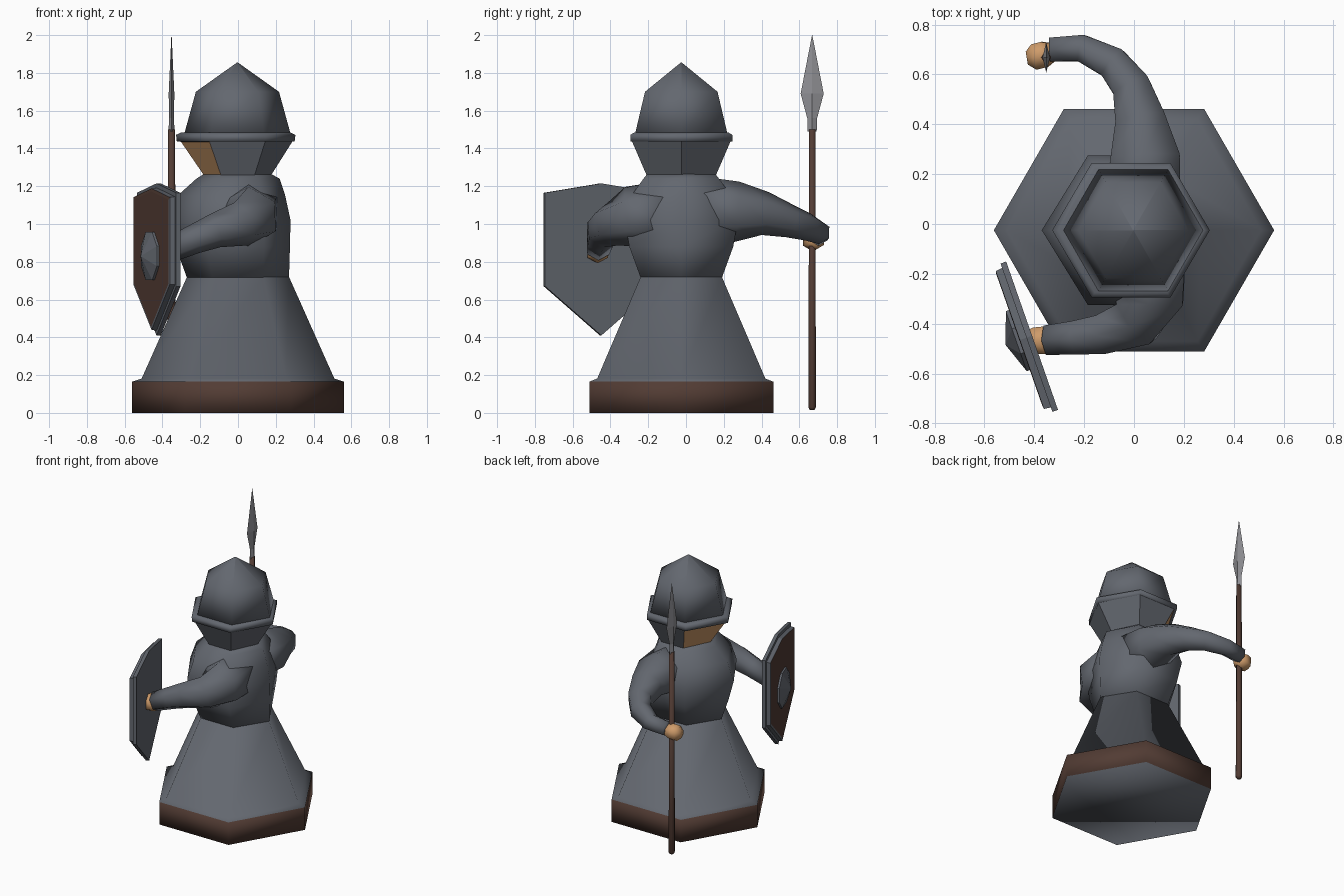
import bpy, bmesh, math
from mathutils import Vector, Matrix

if "Cube" in bpy.data.objects:
    bpy.data.objects.remove(bpy.data.objects["Cube"])

CY = -0.025  # body axis in y


def material(name, rgb):
    m = bpy.data.materials.new(name)
    m.diffuse_color = (*rgb, 1)
    m.use_nodes = True
    m.node_tree.nodes["Principled BSDF"].inputs["Base Color"].default_value = m.diffuse_color
    return m


CLOTH = material("slate grey", (0.125, 0.137, 0.16))
WOOD = material("dark brown", (0.085, 0.045, 0.034))
SKIN = material("tan skin", (0.62, 0.33, 0.145))
STEEL = material("light steel", (0.28, 0.28, 0.30))


def skin_rings(name, rings, mats, smooth=True, rule=None):
    """Join equal-sized rings of points into a closed solid."""
    bm = bmesh.new()
    loops = [[bm.verts.new(p) for p in ring] for ring in rings]
    n = len(loops[0])
    for a, b in zip(loops, loops[1:]):
        for i in range(n):
            j = (i + 1) % n
            bm.faces.new((a[i], a[j], b[j], b[i]))
    bm.faces.new(loops[0][::-1])
    bm.faces.new(loops[-1])
    bmesh.ops.remove_doubles(bm, verts=bm.verts, dist=0.0005)
    bmesh.ops.recalc_face_normals(bm, faces=bm.faces)
    for f in bm.faces:
        f.smooth = smooth
        if rule:
            f.material_index = rule(f)
    me = bpy.data.meshes.new(name)
    bm.to_mesh(me)
    bm.free()
    for m in mats:
        me.materials.append(m)
    ob = bpy.data.objects.new(name, me)
    bpy.context.collection.objects.link(ob)
    return ob


def hex_ring(z, left, right, ry, cx=0.0):
    """Hexagon with points on the x axis and flats facing +y and -y."""
    return [(cx + right, CY, z), (cx + right * .5, CY + ry, z),
            (cx - left * .5, CY + ry, z), (cx - left, CY, z),
            (cx - left * .5, CY - ry, z), (cx + right * .5, CY - ry, z)]


def tube(name, path, mat, sides=6, smooth=True):
    """Sweep a polygon along (x, y, z, radius) points."""
    pts = [Vector(p[:3]) for p in path]
    rings = []
    for i, p in enumerate(pts):
        t = (pts[min(i + 1, len(pts) - 1)] - pts[max(i - 1, 0)]).normalized()
        ref = Vector((1, 0, 0)) if abs(t.z) > 0.9 else Vector((0, 0, 1))
        up = (ref - t * ref.dot(t)).normalized()
        side = t.cross(up)
        rings.append([p + path[i][3] * (up * math.cos(a) + side * math.sin(a))
                      for a in (math.tau * k / sides for k in range(sides))])
    return skin_rings(name, rings, [mat], smooth)


# Base and skirt: brown sides on the plinth, grey everywhere else
base = [(0, .562, .562, .487), (.165, .562, .562, .487),
        (.182, .51, .51, .445), (.72, .27, .27, .215)]
skin_rings("base_and_skirt", [hex_ring(*r) for r in base], [CLOTH, WOOD],
           rule=lambda f: int(f.calc_center_median().z < .12 and abs(f.normal.z) < .5))

# Torso
torso = [(.715, .27, .27, .215), (.88, .33, .275, .275), (1.02, .37, .278, .30),
         (1.15, .32, .25, .265), (1.24, .22, .22, .20), (1.265, .18, .175, .18)]
skin_rings("torso", [hex_ring(*r) for r in torso], [CLOTH])

# Hood with the two forward faces showing skin
hood = [(1.25, .175, .17, .18), (1.44, .305, .29, .262)]
skin_rings("hood_and_face", [hex_ring(*r) for r in hood], [CLOTH, SKIN],
           smooth=False, rule=lambda f: int(f.normal.x < -.4))

# Helmet rim and crown
rim = [(1.435, .29, .29, .25), (1.438, .312, .312, .27),
       (1.472, .316, .316, .27), (1.484, .29, .29, .25)]
skin_rings("helmet_rim", [hex_ring(*r, cx=-.012) for r in rim], [CLOTH])
crown = [(1.475, .282, .282, .245), (1.70, .22, .22, .192), (1.855, 0, 0, 0)]
bm_rings = [hex_ring(*r, cx=-.003) for r in crown[:2]]
bm_rings.append(hex_ring(1.855, .002, .002, .002, -.003))
skin_rings("helmet_crown", bm_rings, [CLOTH])

# Spear arm and hand
tube("spear_arm", [(.04, .08, 1.08, .17), (.045, .27, 1.065, .16),
                   (.025, .42, 1.055, .115), (-.01, .55, 1.015, .088),
                   (-.085, .645, .985, .075), (-.21, .705, .955, .062),
                   (-.335, .70, .94, .055)], CLOTH)
tube("spear_hand", [(-.325, .69, .925, .042), (-.36, .68, .92, .06),
                    (-.40, .67, .915, .06), (-.43, .665, .915, .03)], SKIN)

# Shield arm and hand
tube("shield_arm", [(.06, -.10, 1.06, .17), (.06, -.29, 1.04, .16),
                    (.01, -.39, 1.0, .12), (-.12, -.44, .965, .092),
                    (-.23, -.455, .92, .078), (-.345, -.465, .87, .068)], CLOTH)
tube("shield_hand", [(-.33, -.464, .875, .064), (-.39, -.468, .85, .062),
                     (-.43, -.47, .835, .045)], SKIN)

# Spear shaft and leaf-shaped head
SX, SY = -.352, .668
tube("spear_shaft", [(SX, SY, .015, .014), (SX, SY, .03, .023),
                     (SX, SY, 1.5, .019)], WOOD)
head = [(1.49, .016, .024), (1.56, .013, .026), (1.69, .015, .061), (2.0, .0008, .0008)]
skin_rings("spear_head", [[(SX + a, SY, z), (SX, SY + b, z), (SX - a, SY, z), (SX, SY - b, z)]
                          for z, a, b in head], [STEEL], smooth=False)

# Shield frame: u runs across, n points outward
U = Vector((-.33, .944, 0)).normalized()
N = Vector((-.944, -.33, 0)).normalized()
C = Vector((-.42, -.452, 0))


def shield_ring(s, depth):
    """Six-pointed shield outline shrunk by s at a depth along n."""
    outline = [(0, 1.215), (.315, 1.165), (.315, .67), (0, .41), (-.315, .67), (-.315, 1.165)]
    return [C + U * (u * s) + N * depth + Vector((0, 0, .83 + (z - .83) * s)) for u, z in outline]


skin_rings("shield_back", [shield_ring(1, -.012), shield_ring(1, .012)], [CLOTH], smooth=False)
skin_rings("shield_front", [shield_ring(.94, .012), shield_ring(.93, .04), shield_ring(.89, .042)],
           [CLOTH, WOOD], smooth=False,
           rule=lambda f: int(f.normal.dot(N) > .99))

# Shield boss
boss = []
for r, d in ((.138, .038), (.138, .055), (.002, .10)):
    boss.append([C + N * d + U * (r * math.cos(a)) + Vector((0, 0, .83 + r * math.sin(a)))
                 for a in (math.tau * k / 8 + math.pi / 8 for k in range(8))])
skin_rings("shield_boss", boss, [CLOTH], smooth=False)
